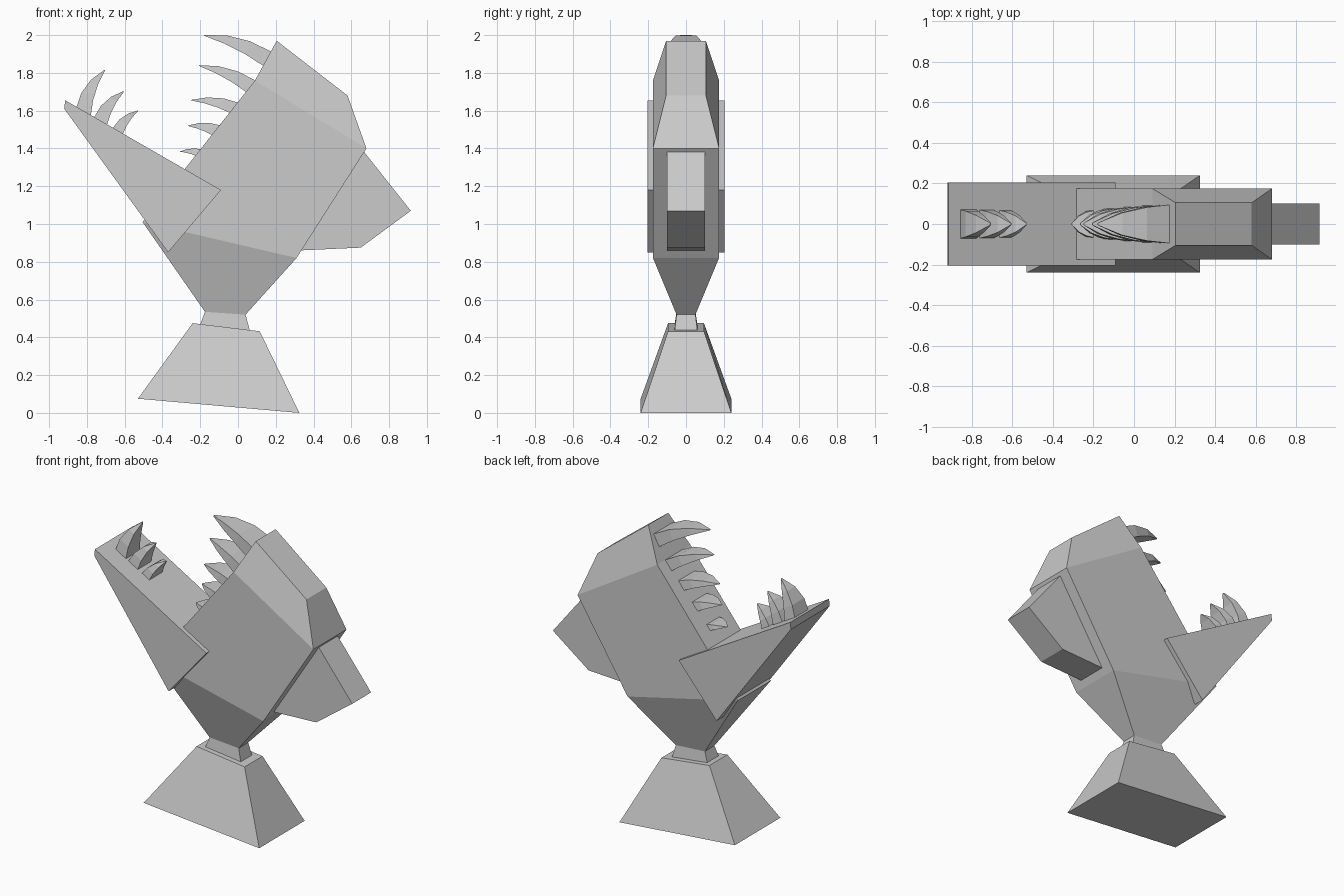
import bpy, bmesh
from mathutils import Vector

if "Cube" in bpy.data.objects:
    bpy.data.objects.remove(bpy.data.objects["Cube"])


def loft(name, sections):
    """Skin rectangular sections; each is (point a, point b, half depth) in the x-z plane."""
    bm = bmesh.new()
    rings = []
    for a, b, w in sections:
        rings.append([bm.verts.new((p[0], y, p[1]))
                      for p, y in ((a, -w), (b, -w), (b, w), (a, w))])
    for r, s in zip(rings, rings[1:]):
        for i in range(4):
            j = (i + 1) % 4
            bm.faces.new((r[i], r[j], s[j], s[i]))
    bm.faces.new(rings[0])
    bm.faces.new(rings[-1])
    bmesh.ops.remove_doubles(bm, verts=bm.verts, dist=1e-5)
    bmesh.ops.recalc_face_normals(bm, faces=bm.faces)
    me = bpy.data.meshes.new(name)
    bm.to_mesh(me)
    bm.free()
    ob = bpy.data.objects.new(name, me)
    bpy.context.collection.objects.link(ob)
    return ob


def arc(a, t, bulge, u):
    """Point at u on a bowed line from a to t."""
    a, t = Vector(a), Vector(t)
    d = t - a
    c = (a + t) / 2 + Vector((-d.y, d.x)) * bulge
    return a * (1 - u) ** 2 + c * 2 * u * (1 - u) + t * u * u


def tooth(name, outer, inner, tip, w, side, k_out, k_in):
    secs = []
    for u, f in ((0, 1), (0.33, 0.87), (0.66, 0.58), (0.97, 0.06)):
        secs.append((arc(outer, tip, side * k_out, u),
                     arc(inner, tip, side * k_in, u), w * f))
    return loft(name, secs)


# Pedestal and neck
loft("base", [((-0.53, 0.075), (0.325, 0.0), 0.24),
              ((-0.24, 0.475), (0.115, 0.432), 0.095)])
loft("neck", [((-0.203, 0.46), (0.067, 0.42), 0.062),
              ((-0.175, 0.535), (0.04, 0.52), 0.05)])

# Head with tapered throat and crown
loft("head", [((-0.175, 0.535), (0.04, 0.52), 0.05),
              ((-0.505, 1.01), (0.31, 0.82), 0.175),
              ((0.09, 1.76), (0.68, 1.4), 0.175),
              ((0.205, 1.97), (0.58, 1.68), 0.105)])

# Lower jaw wedge
loft("lower_jaw", [((-0.915, 1.655), (-0.92, 1.61), 0.205),
                   ((-0.09, 1.18), (-0.37, 0.85), 0.205)])

# Block on the back of the head
loft("back_block", [((0.665, 1.385), (0.325, 0.86), 0.1),
                    ((0.915, 1.07), (0.65, 0.875), 0.1)])

# Upper teeth
upper = [((0.18, 1.91), (0.145, 1.83), (-0.19, 2.0), 0.095),
         ((0.10, 1.755), (0.055, 1.69), (-0.215, 1.84), 0.092),
         ((0.01, 1.64), (-0.035, 1.585), (-0.255, 1.655), 0.085),
         ((-0.085, 1.52), (-0.125, 1.465), (-0.27, 1.52), 0.078),
         ((-0.19, 1.395), (-0.215, 1.358), (-0.31, 1.383), 0.068)]
for i, (a, b, t, w) in enumerate(upper):
    tooth(f"upper_tooth_{i + 1}", a, b, t, w, -1, 0.17, 0.08)

# Lower teeth
lower = [((-0.86, 1.605), (-0.78, 1.57), (-0.7, 1.82), 0.073),
         ((-0.765, 1.56), (-0.695, 1.52), (-0.6, 1.705), 0.071),
         ((-0.665, 1.505), (-0.61, 1.475), (-0.525, 1.602), 0.068)]
for i, (a, b, t, w) in enumerate(lower):
    tooth(f"lower_tooth_{i + 1}", a, b, t, w, 1, 0.24, 0.12)
